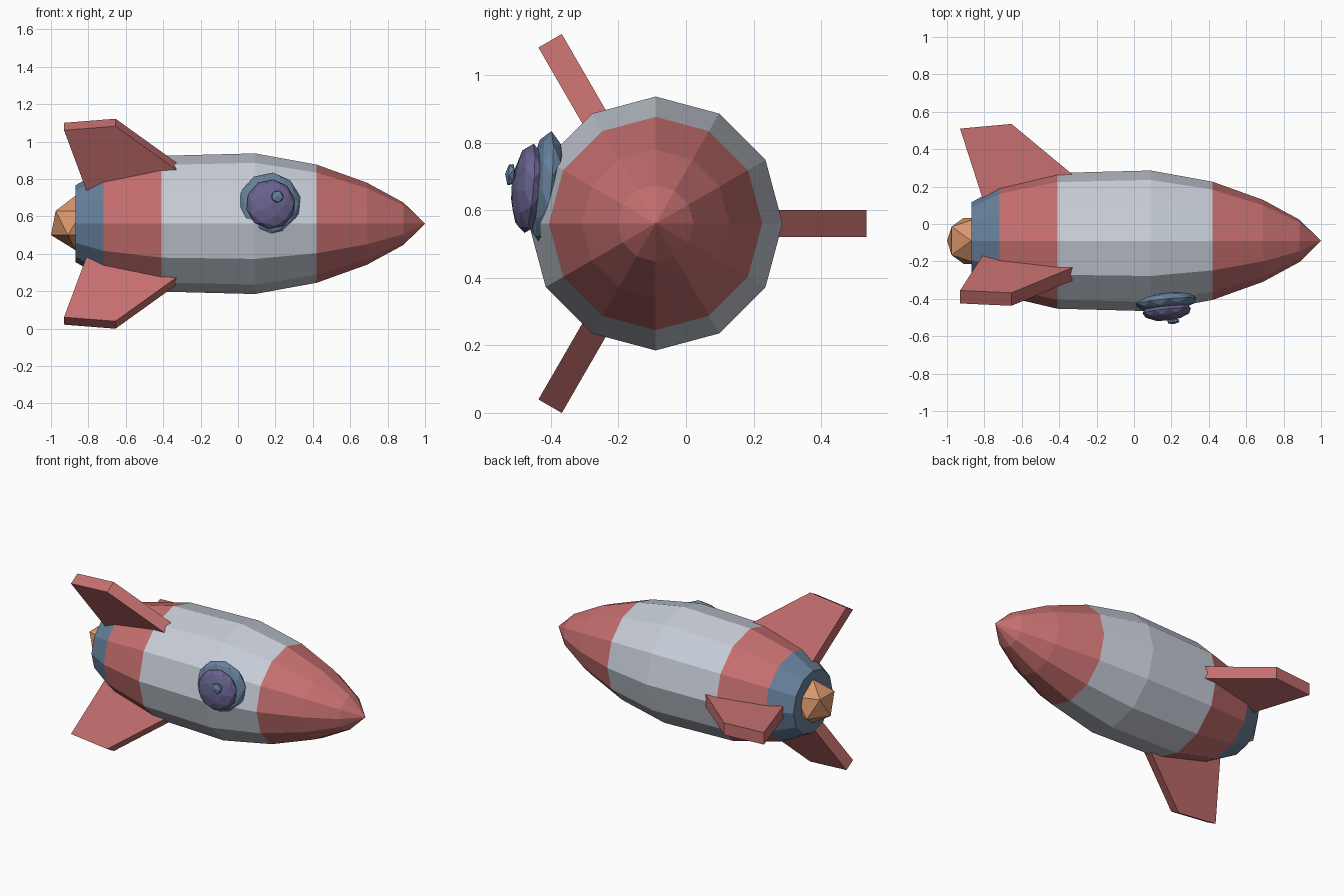
import bpy
import bmesh
from math import sin, cos, pi, radians
from mathutils import Matrix, Vector

if "Cube" in bpy.data.objects:
    bpy.data.objects.remove(bpy.data.objects["Cube"], do_unlink=True)

AXIS = Vector((0, -0.09, 0.561))  # centre line of the rocket, running along x


def material(name, rgb):
    m = bpy.data.materials.new(name)
    m.use_nodes = True
    m.diffuse_color = (*rgb, 1)
    m.node_tree.nodes["Principled BSDF"].inputs["Base Color"].default_value = (*rgb, 1)
    return m


red = material("soft red", (0.57, 0.16, 0.16))
grey = material("light grey", (0.57, 0.61, 0.68))
blue = material("slate blue", (0.135, 0.22, 0.33))
orange = material("flame orange", (0.70, 0.31, 0.15))
purple = material("dusk purple", (0.138, 0.122, 0.27))


def finish(name, bm, mats):
    bmesh.ops.recalc_face_normals(bm, faces=bm.faces)
    mesh = bpy.data.meshes.new(name)
    bm.to_mesh(mesh)
    bm.free()
    for m in mats:
        mesh.materials.append(m)
    ob = bpy.data.objects.new(name, mesh)
    bpy.context.collection.objects.link(ob)
    return ob


# Hull: twelve-sided rings from tail to nose, coloured in bands along x
SIDES = 12
profile = [(-0.87, 0.205), (-0.72, 0.29), (-0.41, 0.363), (0.09, 0.376),
           (0.42, 0.316), (0.69, 0.219), (0.885, 0.113)]
bm = bmesh.new()
rings = []
for x, r in profile:
    angles = [2 * pi * i / SIDES for i in range(SIDES)]
    rings.append([bm.verts.new(AXIS + Vector((x, r * cos(a), r * sin(a)))) for a in angles])
tip = bm.verts.new(AXIS + Vector((1, 0, 0)))
bm.faces.new(rings[0])
for i in range(SIDES):
    j = (i + 1) % SIDES
    for a, b in zip(rings, rings[1:]):
        bm.faces.new((a[i], a[j], b[j], b[i]))
    bm.faces.new((rings[-1][i], rings[-1][j], tip))
for f in bm.faces:
    x = f.calc_center_median().x
    f.material_index = 2 if x < -0.72 else 0 if x < -0.41 or x > 0.42 else 1
finish("hull", bm, [red, grey, blue])

# Three fins: a swept plate turned around the hull axis
fin_outline = [(-0.93, 0.60), (-0.655, 0.625), (-0.2, 0.248), (-0.785, 0.15)]
HALF = 0.04
for name, turn in (("rear_fin", 0), ("upper_fin", 120), ("lower_fin", 240)):
    bm = bmesh.new()
    face = bm.faces.new([bm.verts.new((x, r, -HALF)) for x, r in fin_outline])
    ext = bmesh.ops.extrude_face_region(bm, geom=[face])["geom"]
    moved = [v for v in ext if isinstance(v, bmesh.types.BMVert)]
    bmesh.ops.translate(bm, verts=moved, vec=(0, 0, 2 * HALF))
    bm.transform(Matrix.Translation(AXIS) @ Matrix.Rotation(radians(turn), 4, "X"))
    finish(name, bm, [red])


# Faceted balls: the exhaust flame and the flattened layers of the porthole
def ball(name, mat, centre, radius, depth, facing=(0, 0, 1), detail=2):
    bm = bmesh.new()
    bmesh.ops.create_icosphere(bm, subdivisions=detail, radius=1)
    rot = Vector((0, 0, 1)).rotation_difference(Vector(facing)).to_matrix().to_4x4()
    bm.transform(Matrix.Translation(centre) @ rot
                 @ Matrix.Diagonal((radius, radius, depth, 1)))
    return finish(name, bm, [mat])


ball("exhaust_flame", orange, (-0.87, -0.09, 0.565), 0.145, 0.145, detail=1)
OUT = (0.1, -1, 0.09)
ball("porthole_rim", blue, (0.17, -0.415, 0.668), 0.168, 0.052, OUT)
ball("porthole_glass", purple, (0.175, -0.465, 0.665), 0.133, 0.052, OUT)
ball("porthole_stud", blue, (0.21, -0.52, 0.706), 0.036, 0.016, OUT, detail=1)
